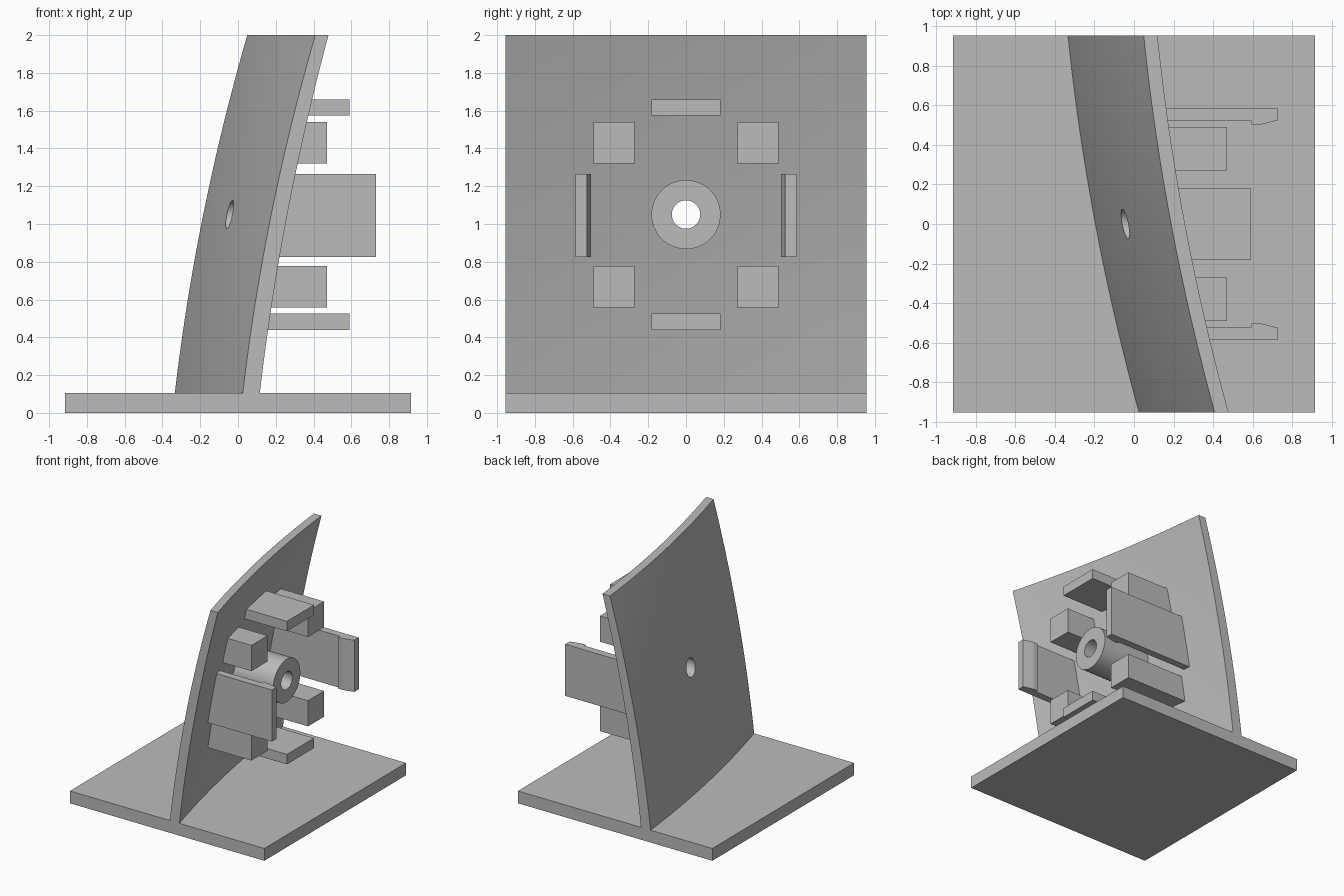
import bpy, bmesh, math

if "Cube" in bpy.data.objects:
    bpy.data.objects.remove(bpy.data.objects["Cube"], do_unlink=True)

grey = bpy.data.materials.new("light grey plastic")
grey.use_nodes = True
colour = (0.5, 0.5, 0.5, 1)
grey.diffuse_color = colour
grey.node_tree.nodes["Principled BSDF"].inputs["Base Color"].default_value = colour

HALF, MID_Z = 0.955, 1.05


def back_x(y, z):
    """Doubly curved, tilted and twisted rear surface of the panel."""
    u, v = y / HALF, (z - MID_Z) / 0.95
    return -0.045 - 0.18 * u + 0.192 * v + 0.041 * (u * u + v * v)


def thickness(z):
    v = (z - MID_Z) / 0.95
    return 0.085 - 0.01 * v - 0.005 * v * v


def root_x(y, z):
    return back_x(y, z) + thickness(z) / 2


def finish(name, bm, smooth=False):
    bmesh.ops.recalc_face_normals(bm, faces=bm.faces)
    mesh = bpy.data.meshes.new(name)
    bm.to_mesh(mesh)
    bm.free()
    ob = bpy.data.objects.new(name, mesh)
    bpy.context.collection.objects.link(ob)
    mesh.materials.append(grey)
    bpy.ops.object.select_all(action="DESELECT")
    ob.select_set(True)
    bpy.context.view_layer.objects.active = ob
    if smooth:
        bpy.ops.object.shade_smooth_by_angle(angle=math.radians(35))
    return ob


def box(name, x0, x1, y0, y1, z0, z1):
    """Box; x0 None roots it inside the curved panel."""
    bm = bmesh.new()
    bmesh.ops.create_cube(bm, size=1)
    for v in bm.verts:
        y, z = (y1 if v.co.y > 0 else y0), (z1 if v.co.z > 0 else z0)
        low = root_x(y, z) if x0 is None else x0
        v.co = (x1 if v.co.x > 0 else low, y, z)
    return finish(name, bm)


def clip(name, side):
    """Flat snap arm with an inward hook at its tip."""
    profile = [(None, 0.585), (0.73, 0.585), (0.73, 0.525),
               (0.64, 0.503), (0.595, 0.503), (0.595, 0.522), (None, 0.522)]
    bm = bmesh.new()
    rings = []
    for z in (0.825, 1.265):
        rings.append([bm.verts.new((root_x(side * y, z) if x is None else x,
                                    side * y, z)) for x, y in profile])
    for ring in rings:
        bm.faces.new(ring)
    for i in range(len(profile)):
        j = (i + 1) % len(profile)
        bm.faces.new((rings[0][i], rings[0][j], rings[1][j], rings[1][i]))
    return finish(name, bm)


def tube(name, outer, inner, end, n=48):
    """Hollow boss along x, rooted in the panel."""
    bm = bmesh.new()
    loops = []
    for radius, tip in ((outer, False), (outer, True), (inner, True), (inner, False)):
        loop = []
        for i in range(n):
            a = math.tau * i / n
            y, z = radius * math.cos(a), MID_Z + radius * math.sin(a)
            loop.append(bm.verts.new((end if tip else root_x(y, z), y, z)))
        loops.append(loop)
    for k in range(4):
        a, b = loops[k], loops[(k + 1) % 4]
        for i in range(n):
            j = (i + 1) % n
            bm.faces.new((a[i], a[j], b[j], b[i]))
    return finish(name, bm, True)


# Base plate
box("base_plate", -0.917, 0.917, -HALF, HALF, 0, 0.105)

# Curved panel: a grid bent to the surface, with a front and a back skin
bm = bmesh.new()
bmesh.ops.create_grid(bm, x_segments=24, y_segments=24, size=1)
for v in bm.verts:
    y, z = v.co.x * HALF, MID_Z + v.co.y * 0.95
    v.co = (back_x(y, z), y, z)
skin = bmesh.ops.extrude_face_region(bm, geom=bm.faces[:], use_keep_orig=True)
for v in skin["geom"]:
    if isinstance(v, bmesh.types.BMVert):
        v.co.x += thickness(v.co.z)
panel = finish("curved_panel", bm)

# Round hole through the panel
bm = bmesh.new()
bmesh.ops.create_cone(bm, cap_ends=True, segments=48, radius1=0.075, radius2=0.075, depth=1)
for v in bm.verts:
    v.co = (v.co.z, v.co.x, v.co.y + MID_Z)
cutter = finish("hole_cutter", bm)
cutter.hide_render = True
cut = panel.modifiers.new("hole", "BOOLEAN")
cut.operation, cut.solver, cut.object = "DIFFERENCE", "EXACT", cutter
bpy.ops.object.select_all(action="DESELECT")
panel.select_set(True)
bpy.context.view_layer.objects.active = panel
bpy.ops.object.modifier_apply(modifier="hole")
bpy.data.objects.remove(cutter, do_unlink=True)
bpy.ops.object.shade_smooth_by_angle(angle=math.radians(35))

# Central boss
tube("centre_boss", 0.183, 0.075, 0.46)

# Flat ledges above and below the boss
box("upper_ledge", None, 0.59, -0.183, 0.183, 1.575, 1.66)
box("lower_ledge", None, 0.59, -0.183, 0.183, 0.44, 0.525)

# Mirrored corner blocks and snap clips
for side, label in ((1, "back"), (-1, "front")):
    y0, y1 = sorted((side * 0.272, side * 0.49))
    box(label + "_upper_block", None, 0.47, y0, y1, 1.32, 1.54)
    box(label + "_lower_block", None, 0.47, y0, y1, 0.558, 0.777)
    clip(label + "_snap_clip", side)
